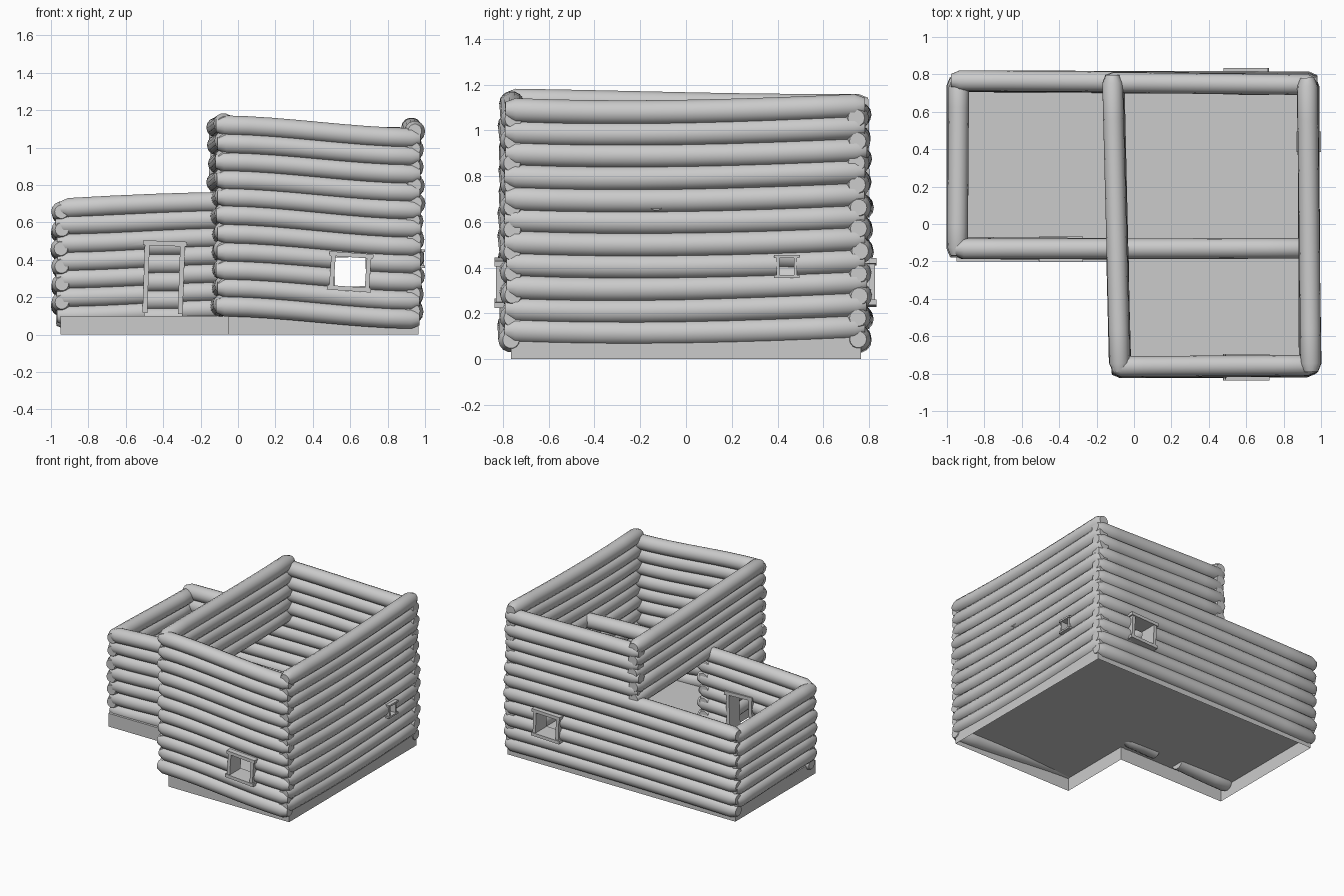
import bpy, bmesh, math, random
from mathutils import Vector, Matrix

if "Cube" in bpy.data.objects:
    bpy.data.objects.remove(bpy.data.objects["Cube"])

random.seed(4)
R = 0.055      # log radius
STEP = 0.0967  # height of one log course


def make_object(name, bm):
    bmesh.ops.recalc_face_normals(bm, faces=bm.faces)
    me = bpy.data.meshes.new(name)
    bm.to_mesh(me)
    bm.free()
    ob = bpy.data.objects.new(name, me)
    bpy.context.collection.objects.link(ob)
    return ob


def box(bm, center, size, rot=Matrix.Identity(4)):
    m = rot @ Matrix.Translation(center) @ Matrix.Diagonal((*size, 1))
    bmesh.ops.create_cube(bm, size=1, matrix=m)


def log(name, a, b, sag):
    """Gently bent round log with chamfered ends."""
    a, b = Vector(a), Vector(b)
    length = (b - a).length
    side = Vector((0, 0, 1)).cross(b - a).normalized()
    c = 0.045 / length
    ts = [0, c] + [c + (1 - 2 * c) * k / 8 for k in range(1, 8)] + [1 - c, 1]
    bm = bmesh.new()
    rings = []
    for t in ts:
        r = R * 0.66 if t in (0, 1) else R
        p = a.lerp(b, t)
        s = t * t * (3 - 2 * t)
        p.z = a.z + (b.z - a.z) * s - sag * 4 * t * (1 - t)
        rings.append([bm.verts.new(p + side * r * math.cos(q) + Vector((0, 0, r * math.sin(q))))
                      for q in (math.tau * k / 14 for k in range(14))])
    for r0, r1 in zip(rings, rings[1:]):
        for k in range(14):
            bm.faces.new((r0[k], r0[k - 1], r1[k - 1], r1[k]))
    bm.faces.new(rings[0])
    bm.faces.new(rings[-1])
    return make_object(name, bm)


def wall(name, a, b, first, last, sag=0.0, opening=None):
    """Stack of logs, a and b are the ends of course 0; opening = (center, size)."""
    logs = []
    cutter = None
    if opening:
        bm = bmesh.new()
        box(bm, *opening)
        cutter = make_object(name + "_cutter", bm)
        cutter.hide_render = True
    for i in range(first, last + 1):
        j = lambda s: random.uniform(-s, s)
        dz = i * STEP
        ob = log(name, (a[0] + j(.006), a[1] + j(.006), a[2] + dz + j(.003)),
                 (b[0] + j(.006), b[1] + j(.006), b[2] + dz + j(.003)), sag)
        if cutter:
            mod = ob.modifiers.new("opening", 'BOOLEAN')
            mod.object = cutter
            mod.operation = 'DIFFERENCE'
            mod.solver = 'EXACT'
            bpy.context.view_layer.objects.active = ob
            bpy.ops.object.modifier_apply(modifier=mod.name)
        logs.append(ob)
    if cutter:
        bpy.data.objects.remove(cutter)
    bpy.ops.object.select_all(action='DESELECT')
    for ob in logs:
        ob.select_set(True)
    bpy.context.view_layer.objects.active = logs[0]
    if len(logs) > 1:
        bpy.ops.object.join()
    bpy.ops.object.shade_smooth_by_angle(angle=math.radians(35))
    logs[0].name = name


def frame(name, center, w, h, bar, depth, turn=0.0, tilt=0.0, sill=True):
    """Rectangular lining with slightly longer head and sill."""
    bm = bmesh.new()
    for s in (-1, 1):
        box(bm, (s * (w - bar) / 2, 0, 0), (bar, depth, h - bar))
        if s > 0 or sill:
            box(bm, (0, 0, s * (h - bar) / 2), (w + .02, depth + .012, bar))
    m = Matrix.Translation(center) @ Matrix.Rotation(turn, 4, 'Z') @ Matrix.Rotation(tilt, 4, 'Y')
    bmesh.ops.transform(bm, matrix=m, verts=bm.verts)
    make_object(name, bm)


# L-shaped foundation: floor plate with a skirt, open underneath
outline = [(-.95, .765), (-.95, -.2), (-.05, -.2), (-.05, -.765), (.965, -.765), (.965, .765)]
bm = bmesh.new()
top = [bm.verts.new((x, y, .1)) for x, y in outline]
low = [bm.verts.new((x, y, 0)) for x, y in outline]
bm.faces.new(top)
for k in range(6):
    bm.faces.new((top[k - 1], low[k - 1], low[k], top[k]))
make_object("foundation", bm)

# tower walls
wall("tower_front_wall", (-.115, -.765, .152), (.975, -.76, .085), 0, 10, 0,
     ((.6, -.76, .335), (.2, .3, .19)))
wall("tower_right_wall", (.942, -.79, .125), (.93, .785, .142), 0, 10, .018,
     ((.93, .44, .405), (.3, .085, .085)))
wall("tower_left_wall_lower", (-.075, -.79, .165), (-.09, -.09, .15), 0, 5)
wall("tower_left_wall_upper", (-.075, -.79, .165), (-.11, .795, .14), 6, 10, .005)
wall("tower_back_wall_upper", (-.15, .755, .1), (.975, .745, .085), 7, 10)

# wing walls, the back one runs the full length
wall("back_wall_lower", (-.975, .762, .08), (.975, .755, .085), 0, 6, -.01,
     ((.6, .755, .335), (.2, .3, .19)))
wall("wing_left_wall", (-.945, -.175, .172), (-.942, .78, .155), 0, 5)
wall("wing_front_wall", (-.97, -.13, .1), (-.03, -.132, .135), 0, 5, 0,
     ((-.4, -.13, .245), (.2, .3, .48)))

# top course of the wing front, carried on through the tower as a beam
wall("cross_beam", (-.95, -.13, .675), (.975, -.135, .685), 0, 0, -.03)

# linings of the openings
frame("front_window_frame", (.6, -.765, .335), .215, .205, .024, .13, 0, math.radians(4))
frame("back_window_frame", (.6, .762, .335), .215, .205, .024, .13, 0, math.radians(-2))
frame("side_window_frame", (.935, .44, .405), .09, .1, .013, .12, math.pi / 2)
frame("door_frame", (-.397, -.135, .3), .215, .4, .026, .125, 0, math.radians(2), False)
